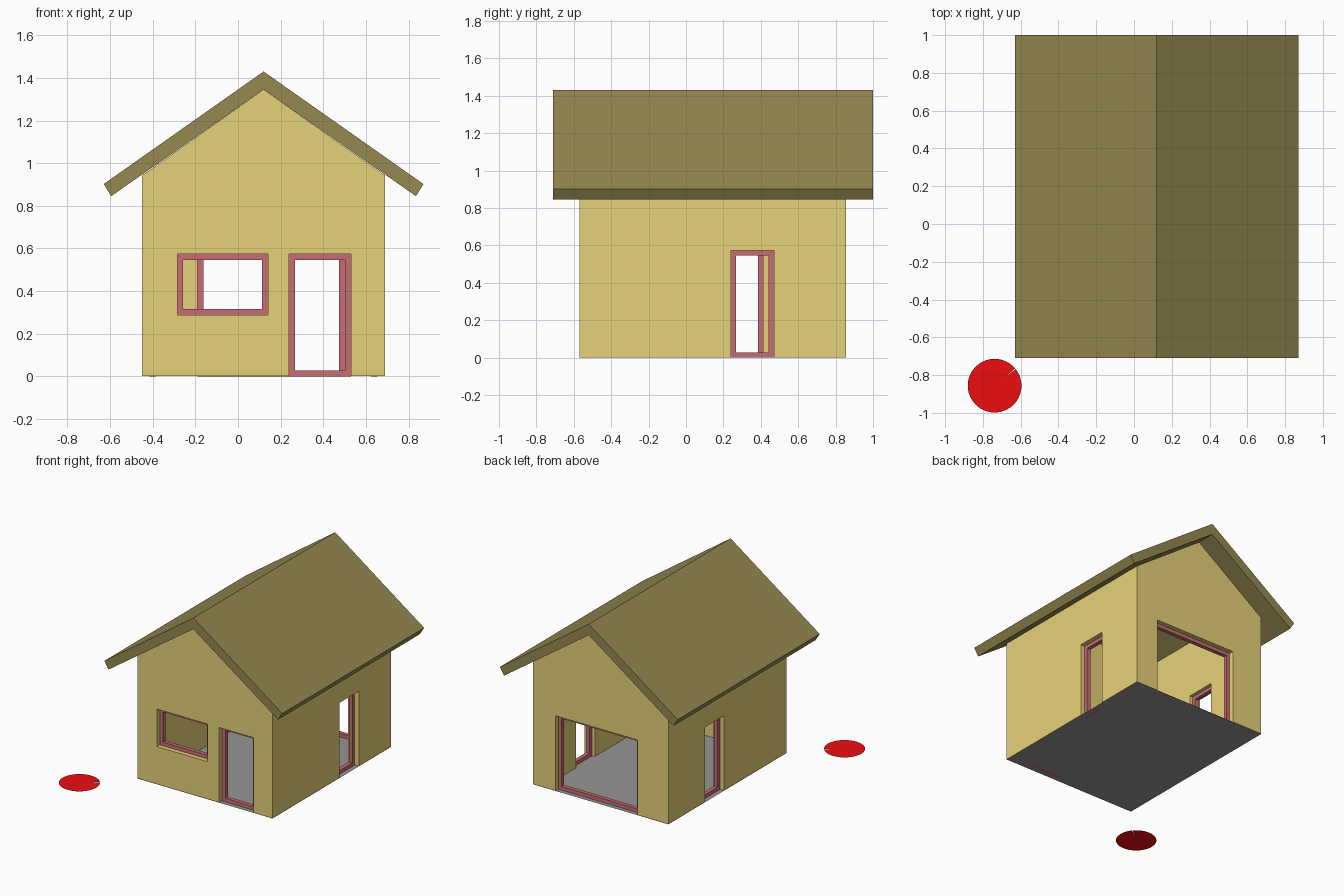
import bpy, bmesh, math

if "Cube" in bpy.data.objects:
    bpy.data.objects.remove(bpy.data.objects["Cube"])

X0, X1, Y0, Y1 = -0.45, 0.69, -0.57, 0.855   # outer wall faces
CX, T = 0.12, 0.09                           # ridge position, wall thickness
FRAME_W, FRAME_D, RECESS = 0.028, 0.03, 0.035


def material(name, rgb):
    m = bpy.data.materials.new(name)
    m.diffuse_color = (*rgb, 1)
    m.use_nodes = True
    m.node_tree.nodes["Principled BSDF"].inputs["Base Color"].default_value = m.diffuse_color
    return m


def new_object(name, bm, mat=None):
    bmesh.ops.recalc_face_normals(bm, faces=bm.faces)
    me = bpy.data.meshes.new(name)
    bm.to_mesh(me)
    bm.free()
    ob = bpy.data.objects.new(name, me)
    bpy.context.collection.objects.link(ob)
    if mat:
        me.materials.append(mat)
    return ob


def prism(name, profile, y0, y1, mat=None):
    """Extrude an x-z outline along y."""
    bm = bmesh.new()
    face = bm.faces.new([bm.verts.new((x, y0, z)) for x, z in profile])
    ext = bmesh.ops.extrude_face_region(bm, geom=[face])["geom"]
    verts = [v for v in ext if isinstance(v, bmesh.types.BMVert)]
    bmesh.ops.translate(bm, verts=verts, vec=(0, y1 - y0, 0))
    return new_object(name, bm, mat)


def add_box(bm, lo, hi):
    vs = bmesh.ops.create_cube(bm, size=1)["verts"]
    for v in vs:
        for i in range(3):
            v.co[i] = lo[i] if v.co[i] < 0 else hi[i]


def wall_box(bm, side, a0, a1, z0, z1, d0, d1):
    """Box along a wall: a = along the wall, d = depth inward from its face."""
    face, inward = {"front": (Y0, 1), "back": (Y1, -1),
                    "left": (X0, 1), "right": (X1, -1)}[side]
    p, q = sorted((face + inward * d0, face + inward * d1))
    if side in ("front", "back"):
        add_box(bm, (a0, p, z0), (a1, q, z1))
    else:
        add_box(bm, (p, a0, z0), (q, a1, z1))


def cut(target, bm):
    cutter = new_object("cutter", bm)
    cutter.hide_render = True
    mod = target.modifiers.new("cut", "BOOLEAN")
    mod.operation, mod.solver, mod.object = "DIFFERENCE", "EXACT", cutter
    bpy.context.view_layer.objects.active = target
    bpy.ops.object.modifier_apply(modifier=mod.name)
    bpy.data.objects.remove(cutter)


wall_mat = material("wall_yellow", (0.79, 0.64, 0.19))
roof_mat = material("roof_olive", (0.30, 0.25, 0.08))
frame_mat = material("frame_pink", (0.57, 0.155, 0.17))
floor_mat = material("floor_grey", (0.30, 0.30, 0.30))
red_mat = material("red", (0.85, 0.004, 0.005))

# Gabled walls, hollowed out
slope = (1.43 - 0.90) / 0.75
apex = 1.345
walls = prism("walls", [(X0, 0.002), (X1, 0.002),
                        (X1, apex - slope * (X1 - CX)), (CX, apex),
                        (X0, apex - slope * (CX - X0))], Y0, Y1, wall_mat)
room = bmesh.new()
add_box(room, (X0 + T, Y0 + T, -0.5), (X1 - T, Y1 - T, 2))
cut(walls, room)

# Openings with recessed frames
openings = [
    ("front_window", "front", -0.285, 0.14, 0.287, 0.573),
    ("front_door", "front", 0.24, 0.53, 0, 0.573),
    ("back_door", "back", -0.19, 0.503, 0, 0.573),
    ("right_door", "right", 0.24, 0.47, 0, 0.573),
    ("left_door", "left", 0.183, 0.413, 0, 0.573),
]
for name, side, a0, a1, z0, z1 in openings:
    hole = bmesh.new()
    wall_box(hole, side, a0, a1, z0 if z0 else -0.1, z1, -0.05, T + 0.05)
    cut(walls, hole)
    bm = bmesh.new()
    w, d0, d1 = FRAME_W, RECESS, RECESS + FRAME_D
    wall_box(bm, side, a0, a1, z0, z1, d0, d1)
    frame = new_object(name + "_frame", bm, frame_mat)
    inner = bmesh.new()
    wall_box(inner, side, a0 + w, a1 - w, z0 + w, z1 - w, -0.05, T + 0.05)
    cut(frame, inner)

# Roof: one chevron outline
half = [(0.75, 0.902), (0.715, 0.845)]
prism("roof", [(CX, 1.43)] + [(CX + x, z) for x, z in half] + [(CX, apex)]
      + [(CX - x, z) for x, z in reversed(half)], -0.71, 1.0, roof_mat)

# Floor sheet
bm = bmesh.new()
bm.faces.new([bm.verts.new((x, y, 0)) for x, y in
              ((X0, Y0), (X1, Y0), (X1, Y1), (X0, Y1))])
new_object("floor", bm, floor_mat)

# Flat red disc on the ground with a thin slit
bm = bmesh.new()
r, a, gap, n = 0.142, math.radians(39), math.radians(1), 72
pts = [(r * math.cos(t), r * math.sin(t)) for t in
       (a + gap + (2 * math.pi - 2 * gap) * i / n for i in range(n + 1))]
pts.append((r * 0.5 * math.cos(a), r * 0.5 * math.sin(a)))
bm.faces.new([bm.verts.new((-0.738 + x, -0.856 + y, 0)) for x, y in pts])
new_object("ground_disc", bm, red_mat)
